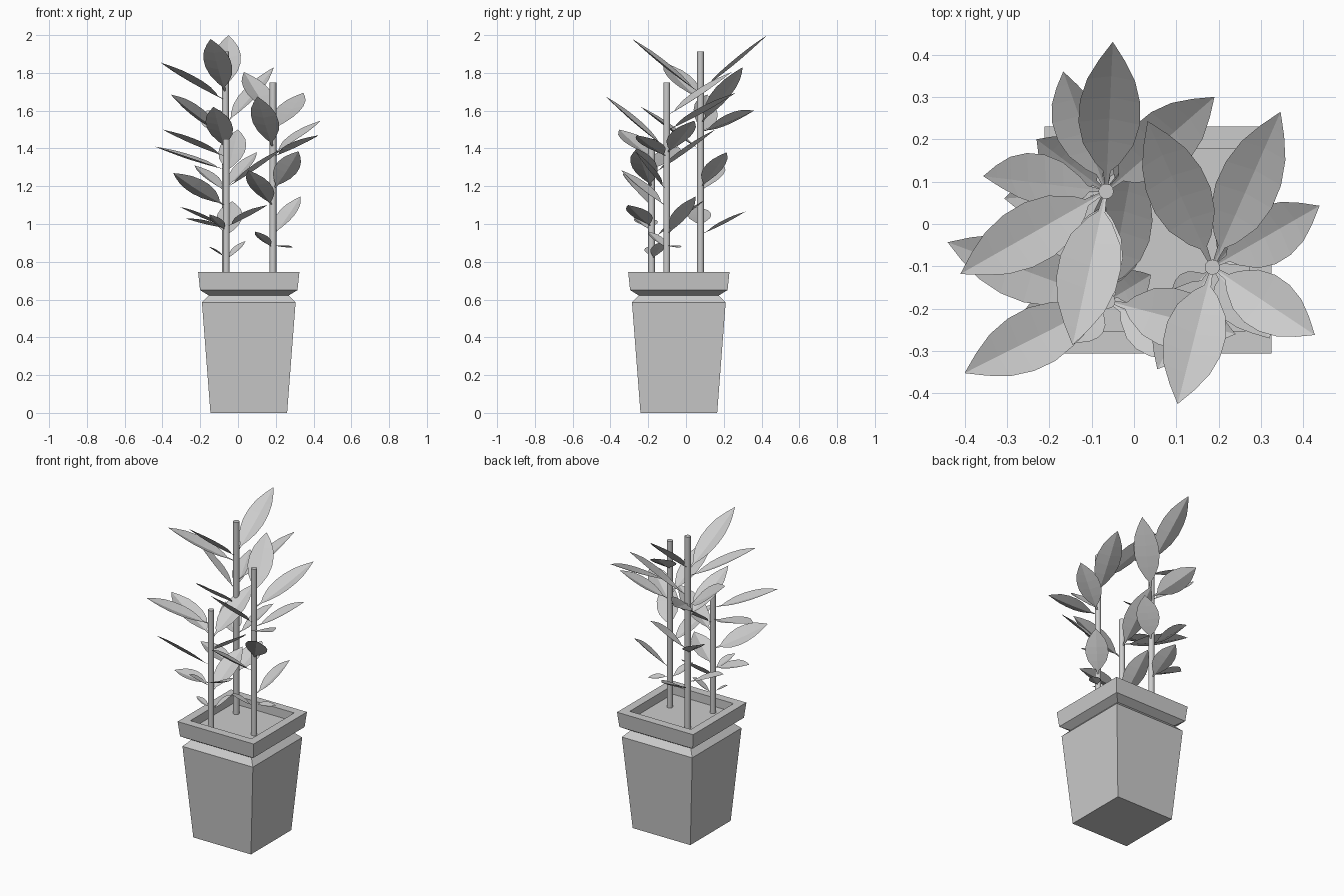
import bpy, bmesh, math
from mathutils import Vector

if "Cube" in bpy.data.objects:
    bpy.data.objects.remove(bpy.data.objects["Cube"])

PX, PY = 0.057, -0.038      # pot centre
SOIL = 0.69


def make_object(name, bm):
    bmesh.ops.recalc_face_normals(bm, faces=bm.faces)
    mesh = bpy.data.meshes.new(name)
    bm.to_mesh(mesh)
    bm.free()
    ob = bpy.data.objects.new(name, mesh)
    bpy.context.collection.objects.link(ob)
    return ob


# Square pot: stacked square rings, body, neck, rim and soil
def pot():
    bm = bmesh.new()
    rings = []
    for h, z in [(0.203, 0), (0.248, 0.585), (0.212, 0.622), (0.258, 0.65),
                 (0.268, 0.745), (0.215, 0.745), (0.215, SOIL)]:
        rings.append([bm.verts.new((PX + sx * h, PY + sy * h, z))
                      for sx, sy in ((-1, -1), (1, -1), (1, 1), (-1, 1))])
    for a, b in zip(rings, rings[1:]):
        for i in range(4):
            j = (i + 1) % 4
            bm.faces.new((a[i], a[j], b[j], b[i]))
    bm.faces.new(rings[0])
    bm.faces.new(rings[-1])
    make_object("square_pot", bm)


# Straight stem
def stem(name, x, y, top):
    bpy.ops.mesh.primitive_cylinder_add(vertices=12, radius=0.018, depth=top - SOIL,
                                        location=(x, y, (top + SOIL) / 2))
    bpy.context.object.name = name
    bpy.ops.object.shade_smooth_by_angle(angle=math.radians(40))


# Folded leaf outline: (position along leaf, fraction of half width)
OUTLINE = [(0, 0.06), (0.1, 0.12), (0.16, 0.4), (0.3, 0.82), (0.45, 1),
           (0.6, 0.98), (0.75, 0.78), (0.88, 0.42)]


def leaf(bm, base, tip, roll):
    base, tip = Vector(base), Vector(tip)
    d = tip - base
    half = min(0.055 + 0.04 * d.length, 0.29 * d.length)
    flat = d.cross(Vector((0, 0, 1))).normalized()
    lift = flat.cross(d).normalized()
    c, s = math.cos(math.radians(roll)), math.sin(math.radians(roll))
    side, up = flat * c - lift * s, lift * c + flat * s
    rows = []
    for t, w in OUTLINE:
        mid = base + d * t - lift * 0.02 * d.length * math.sin(math.pi * t)
        edge = up * half * w * 0.25
        rows.append([bm.verts.new(mid + side * half * w * k + edge * abs(k))
                     for k in (-1, 0, 1)])
    end = bm.verts.new(tip)
    for a, b in zip(rows, rows[1:]):
        for i in (0, 1):
            bm.faces.new((a[i], a[i + 1], b[i + 1], b[i]))
    for i in (0, 1):
        bm.faces.new((rows[-1][i], rows[-1][i + 1], end))


# Each plant: stem x, y, top, then leaves as (tip x, y, z, base z, optional roll)
PLANTS = {
    "tall": (-0.066, 0.077, 1.913, [
        (-0.05, 0.43, 2.0, 1.72), (-0.145, -0.286, 1.98, 1.7),
        (-0.41, -0.118, 1.855, 1.66), (0.19, 0.30, 1.83, 1.54),
        (-0.356, 0.113, 1.685, 1.48, 30), (-0.167, 0.36, 1.6, 1.49, -30),
        (-0.13, -0.24, 1.62, 1.4), (0.10, 0.215, 1.38, 1.2),
        (-0.23, 0.2, 1.31, 1.18), (-0.05, 0.314, 1.065, 0.95),
        (-0.306, 0.06, 1.09, 0.99)]),
    "middle": (0.185, -0.102, 1.75, [
        (0.032, 0.243, 1.805, 1.58), (0.346, 0.265, 1.695, 1.5),
        (0.103, -0.425, 1.675, 1.41), (0.438, 0.043, 1.547, 1.38),
        (0.427, -0.262, 1.47, 1.36), (0.32, -0.27, 1.385, 1.19, -20),
        (0.055, -0.343, 1.285, 1.1), (0.33, 0.05, 1.145, 0.95),
        (0.09, -0.2, 0.96, 0.88), (0.29, -0.03, 0.875, 0.885)]),
    "short": (-0.062, -0.182, 1.45, [
        (-0.40, -0.352, 1.5, 1.36), (-0.44, -0.043, 1.41, 1.29),
        (0.0, 0.155, 1.5, 1.27), (0.24, -0.26, 1.4, 1.2),
        (-0.343, -0.335, 1.27, 1.1, 25), (0.155, -0.305, 1.1, 0.99),
        (-0.03, 0.09, 1.12, 0.93), (-0.28, -0.24, 1.03, 0.98),
        (-0.15, -0.28, 1.05, 0.97),
        (-0.155, -0.2, 0.88, 0.83), (0.04, -0.12, 0.91, 0.82)]),
}

pot()
for name, (x, y, top, tips) in PLANTS.items():
    stem(name + "_stem", x, y, top)
    bm = bmesh.new()
    for tx, ty, tz, bz, *roll in tips:
        out = Vector((tx - x, ty - y, 0)).normalized() * 0.014
        leaf(bm, (x + out.x, y + out.y, bz), (tx, ty, tz), roll[0] if roll else 0)
    make_object(name + "_leaves", bm)
